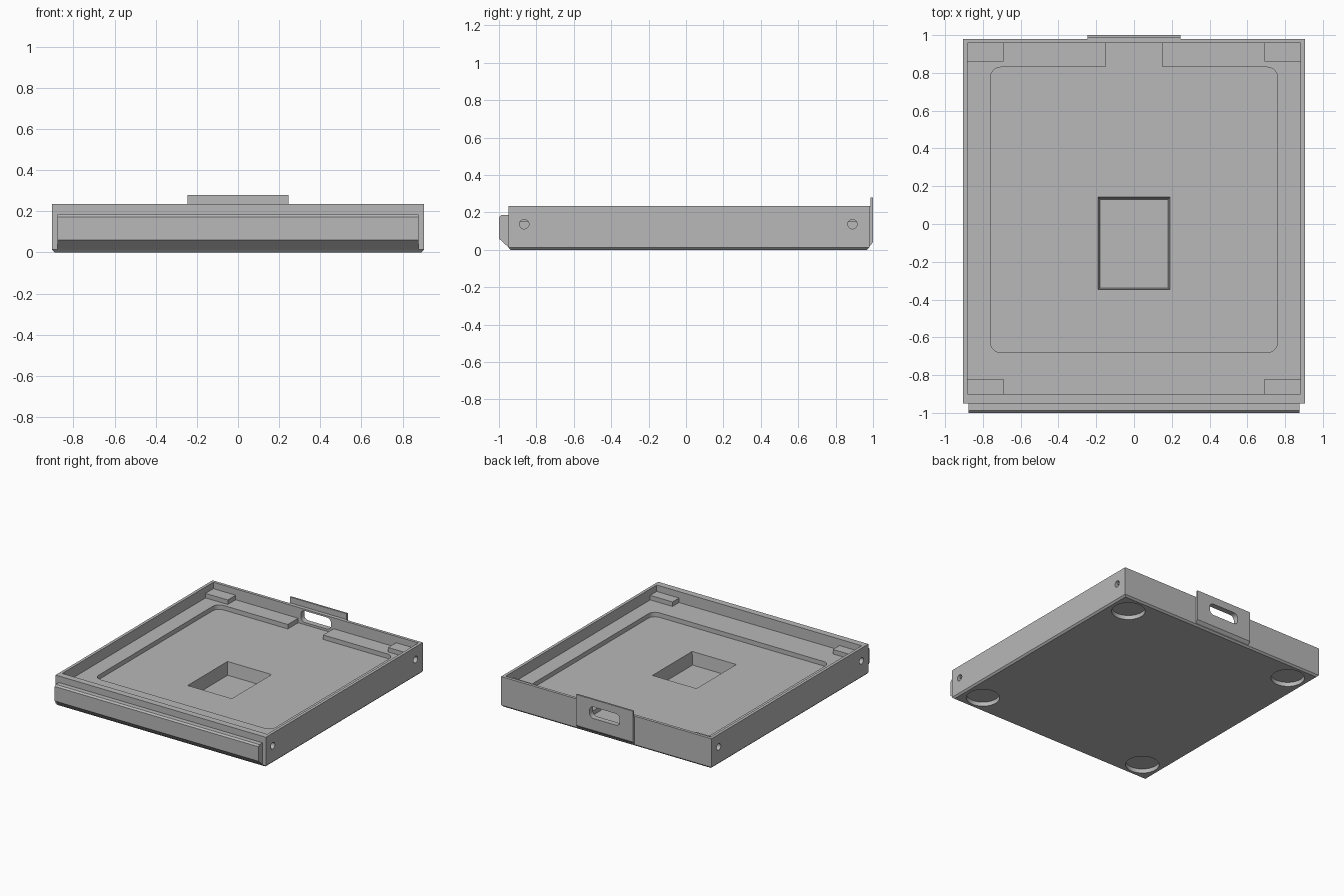
import bpy, bmesh
from math import cos, sin, pi
from mathutils import Vector

cube = bpy.data.objects.get("Cube")
if cube:
    bpy.data.objects.remove(cube, do_unlink=True)

grey = bpy.data.materials.new("plain_grey")
grey.use_nodes = True
colour = (0.48, 0.48, 0.48, 1)
grey.diffuse_color = colour
grey.node_tree.nodes["Principled BSDF"].inputs["Base Color"].default_value = colour


def loft(name, first, second):
    """Closed solid between two matching loops of points."""
    bm = bmesh.new()
    a = [bm.verts.new(p) for p in first]
    b = [bm.verts.new(p) for p in second]
    bm.faces.new(a)
    bm.faces.new(b)
    for i in range(len(a)):
        j = (i + 1) % len(a)
        bm.faces.new((a[i], a[j], b[j], b[i]))
    bmesh.ops.recalc_face_normals(bm, faces=bm.faces)
    mesh = bpy.data.meshes.new(name)
    bm.to_mesh(mesh)
    bm.free()
    mesh.materials.append(grey)
    obj = bpy.data.objects.new(name, mesh)
    bpy.context.collection.objects.link(obj)
    return obj


def prism(name, outline, axis, lo, hi):
    """Extrude a 2D outline along an axis; the other axes keep their order."""
    def place(p, d):
        v = list(p)
        v.insert("xyz".index(axis), d)
        return Vector(v)
    return loft(name, [place(p, lo) for p in outline], [place(p, hi) for p in outline])


def rect(x0, x1, y0, y1):
    return [(x0, y0), (x1, y0), (x1, y1), (x0, y1)]


def arc(cx, cy, r, start, end, steps):
    return [(cx + r * cos(start + (end - start) * i / steps),
             cy + r * sin(start + (end - start) * i / steps)) for i in range(steps + 1)]


def rounded(x0, x1, y0, y1, r):
    pts = []
    centres = [(x1 - r, y1 - r), (x0 + r, y1 - r), (x0 + r, y0 + r), (x1 - r, y0 + r)]
    for k, (cx, cy) in enumerate(centres):
        pts += arc(cx, cy, r, k * pi / 2, (k + 1) * pi / 2, 8)
    return pts


def circle(cx, cy, r):
    return arc(cx, cy, r, 0, 2 * pi, 48)[:-1]


def cut(target, *cutters):
    for cutter in cutters:
        mod = target.modifiers.new("cut", "BOOLEAN")
        mod.operation = "DIFFERENCE"
        mod.solver = "EXACT"
        mod.object = cutter
        bpy.context.view_layer.objects.active = target
        bpy.ops.object.modifier_apply(modifier=mod.name)
        bpy.data.objects.remove(cutter, do_unlink=True)


def smooth(obj):
    bpy.ops.object.select_all(action="DESELECT")
    obj.select_set(True)
    bpy.context.view_layer.objects.active = obj
    bpy.ops.object.shade_smooth_by_angle(angle=pi / 6)


X, FRONT, BACK, TOP = 0.905, -0.95, 0.98, 0.235
IN_X, IN_FRONT, IN_BACK = 0.882, -0.9, 0.957
LEDGE, FLOOR, CH = 0.15, 0.115, 0.013

# Tray body with a chamfered bottom edge
tray = prism("tray_body", rect(-X, X, FRONT, BACK), "z", 0, TOP)
bm = bmesh.new()
bm.from_mesh(tray.data)
bottom = [e for e in bm.edges if all(v.co.z < 0.001 for v in e.verts)]
bmesh.ops.bevel(bm, geom=bottom, offset=CH, segments=1, affect="EDGES")
bm.to_mesh(tray.data)
bm.free()

# Open top, rounded pocket, cable channel and tapered well
cut(tray,
    prism("open_top", rect(-IN_X, IN_X, IN_FRONT, IN_BACK), "z", LEDGE, 0.4),
    prism("pocket", rounded(-0.76, 0.76, -0.68, 0.83, 0.055), "z", FLOOR, 0.4),
    prism("channel", rect(-0.152, 0.152, 0.7, IN_BACK), "z", FLOOR, 0.4),
    loft("well",
         [(x, y, 0.015) for x, y in rect(-0.18, 0.18, -0.338, 0.13)],
         [(x, y, FLOOR + 0.001) for x, y in rect(-0.19, 0.19, -0.347, 0.142)]))

# Foot recesses underneath and blind screw holes in the sides
for side in (-1, 1):
    for y in (-0.795, 0.825):
        cut(tray, prism("foot_recess", circle(side * 0.745, y, 0.12), "z", -0.1, 0.033))
    for y in (-0.865, 0.89):
        ends = sorted((side * (X - 0.06), side * (X + 0.1)))
        cut(tray, prism("screw_hole", circle(y, 0.137, 0.025), "x", *ends))

# Front lip with a sloping underside and bevelled top edge
prism("front_lip", [(FRONT + 0.005, 0.01), (-1, 0.06), (-1, 0.173),
                    (-0.988, 0.185), (FRONT + 0.005, 0.185)], "x", -0.877, 0.877)

# Back tab standing above the wall
tab = prism("back_tab", [(BACK, 0.018), (1, 0.04), (1, 0.28),
                         (0.986, 0.28), (0.986, TOP), (BACK, TOP)], "x", -0.245, 0.245)

# Rounded slot through the back wall and tab
for part in (tray, tab):
    cut(part, prism("slot", rounded(-0.13, 0.13, 0.132, 0.222, 0.035), "y", 0.9, 1.1))
    smooth(part)

# Corner support blocks on the ledge
for side, label in ((-1, "right"), (1, "left")):
    xs = sorted((side * 0.69, side * IN_X))
    prism("front_%s_block" % label, rect(*xs, IN_FRONT, -0.82), "z", LEDGE, 0.185)
    prism("back_%s_block" % label, rect(*xs, 0.86, IN_BACK), "z", LEDGE, 0.185)
